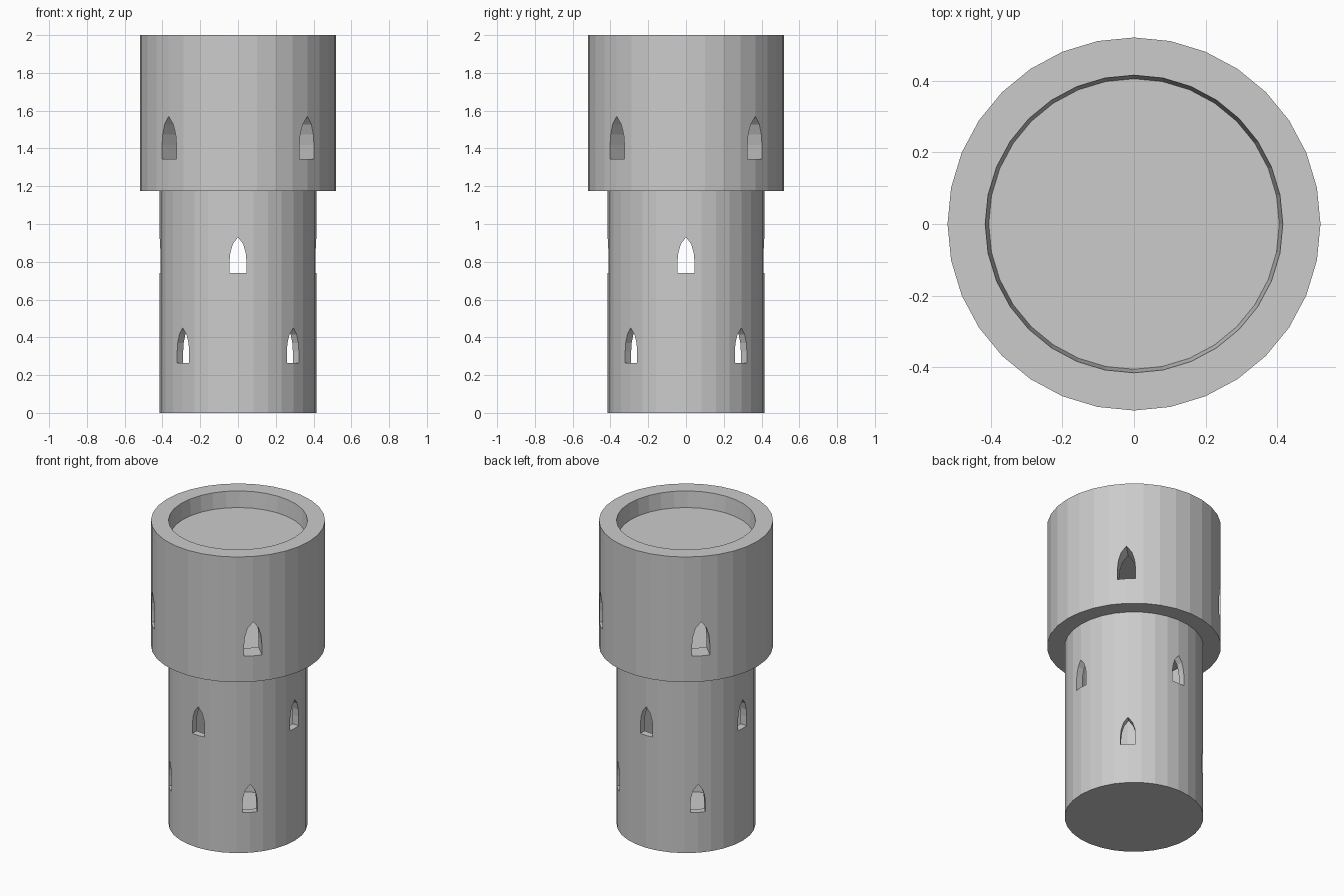
import bpy, bmesh, math
from mathutils import Matrix

if "Cube" in bpy.data.objects:
    bpy.data.objects.remove(bpy.data.objects["Cube"])

SIDES = 32


def make_object(name, bm):
    bmesh.ops.recalc_face_normals(bm, faces=bm.faces[:])
    mesh = bpy.data.meshes.new(name)
    bm.to_mesh(mesh)
    bm.free()
    obj = bpy.data.objects.new(name, mesh)
    bpy.context.collection.objects.link(obj)
    return obj


def ring_wall(name, profile):
    """Revolve a closed (radius, z) cross-section around z."""
    bm = bmesh.new()
    rings = []
    for i in range(SIDES):
        a = 2 * math.pi * i / SIDES
        rings.append([bm.verts.new((r * math.cos(a), r * math.sin(a), z)) for r, z in profile])
    n = len(profile)
    for i in range(SIDES):
        p, q = rings[i], rings[(i + 1) % SIDES]
        for j in range(n):
            k = (j + 1) % n
            bm.faces.new((p[j], q[j], q[k], p[k]))
    return make_object(name, bm)


def slab(name, radius, z0, z1):
    bm = bmesh.new()
    bmesh.ops.create_cone(bm, cap_ends=True, segments=SIDES, radius1=radius, radius2=radius,
                          depth=z1 - z0, matrix=Matrix.Translation((0, 0, (z0 + z1) / 2)))
    return make_object(name, bm)


def cut_windows(wall, half_width, z, height, angles):
    """Cut pointed-arch windows; each prism spans the diameter, making an opposite pair."""
    right = [(1, 0), (1, 0.32), (0.9, 0.57), (0.6, 0.81)]
    outline = right + [(0, 1)] + [(-x, h) for x, h in reversed(right)]
    for angle in angles:
        bm = bmesh.new()
        verts = [bm.verts.new((x * half_width, -1, z + h * height)) for x, h in outline]
        face = bm.faces.new(verts)
        ext = bmesh.ops.extrude_face_region(bm, geom=[face])
        moved = [v for v in ext["geom"] if isinstance(v, bmesh.types.BMVert)]
        bmesh.ops.translate(bm, verts=moved, vec=(0, 2, 0))
        bmesh.ops.rotate(bm, verts=bm.verts[:], cent=(0, 0, 0),
                         matrix=Matrix.Rotation(math.radians(angle), 3, 'Z'))
        cutter = make_object("window_cutter", bm)
        cutter.hide_render = True
        cutter.hide_viewport = True
        cutter.display_type = 'WIRE'
        mod = wall.modifiers.new("window", 'BOOLEAN')
        mod.operation = 'DIFFERENCE'
        mod.solver = 'EXACT'
        mod.object = cutter


# Lower shaft: thin hollow wall with two staggered rows of windows
shaft = ring_wall("lower_wall", [(0.37, 0), (0.415, 0), (0.415, 1.175), (0.37, 1.175)])
cut_windows(shaft, 0.045, 0.265, 0.185, (45, 135))
cut_windows(shaft, 0.045, 0.74, 0.19, (0, 90))

# Overhanging upper storey: thick wall, slightly tapered parapet inside
upper = ring_wall("upper_wall", [(0.405, 1.175), (0.52, 1.175), (0.52, 2.0),
                                 (0.415, 2.0), (0.405, 1.895)])
cut_windows(upper, 0.054, 1.345, 0.225, (45, 135))

# Floors
slab("ground_floor", 0.37, 0, 0.04)
slab("upper_floor", 0.405, 1.175, 1.22)
slab("roof_deck", 0.405, 1.78, 1.895)
